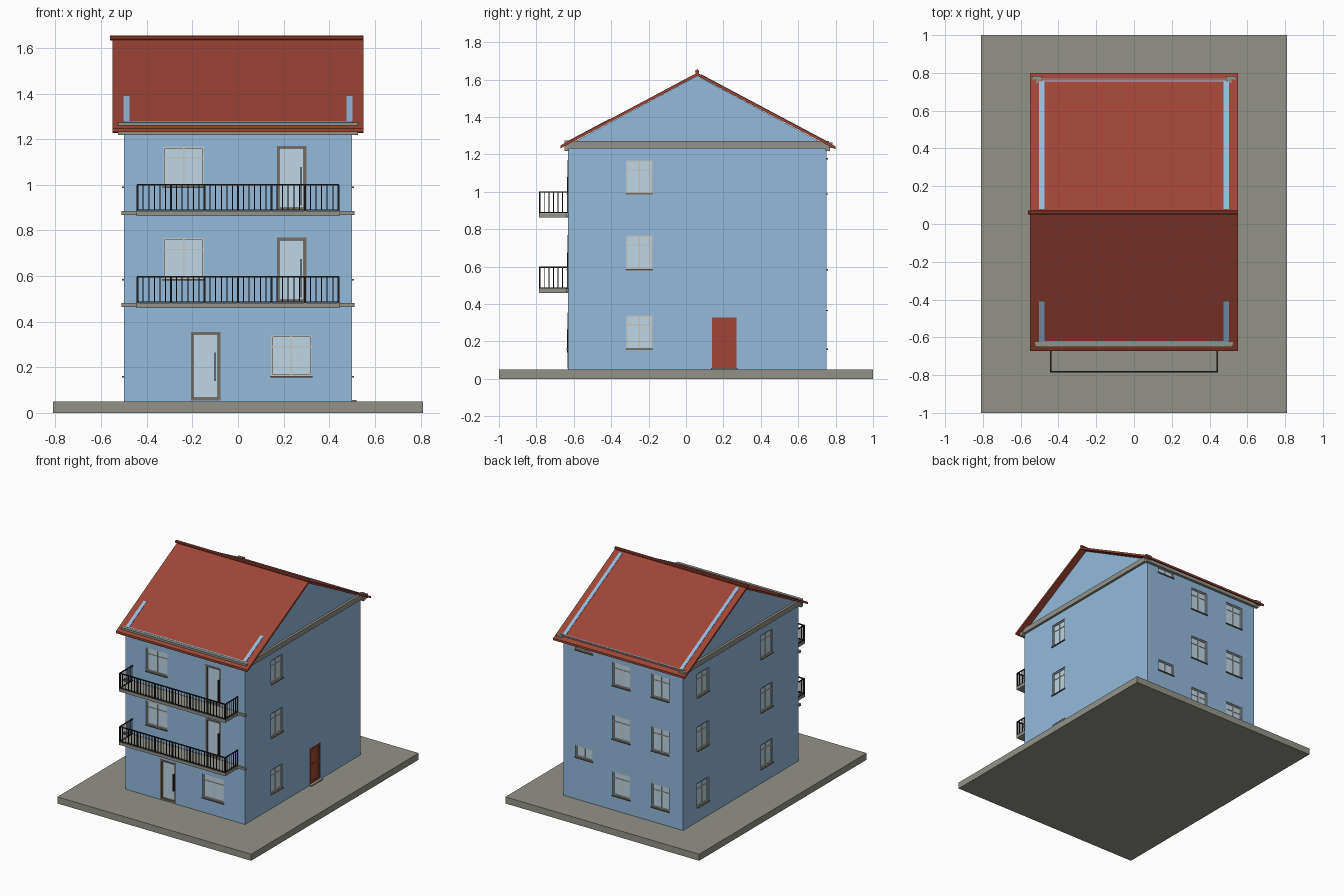
import bpy, bmesh, math
from mathutils import Vector

if "Cube" in bpy.data.objects:
    bpy.data.objects.remove(bpy.data.objects["Cube"])


def material(name, rgb):
    m = bpy.data.materials.new(name)
    m.diffuse_color = (*rgb, 1)
    m.use_nodes = True
    m.node_tree.nodes["Principled BSDF"].inputs["Base Color"].default_value = m.diffuse_color
    return m


BLUE = material("wall blue", (.296, .49, .71))
RED = material("roof red", (.342, .059, .036))
STONE = material("stone grey", (.296, .291, .247))
GLASS = material("pale glass", (.52, .67, .77))
FRAME = material("window frame", (.57, .57, .52))
BROWN = material("door frame brown", (.187, .155, .113))
BLACK = material("iron black", (.015, .015, .017))

parts = {}  # name -> (bmesh, material)


def box(name, mat, a, b):
    """Add an axis-aligned box between two corners to a named part."""
    bm = parts.setdefault(name, (bmesh.new(), mat))[0]
    a, b = Vector(a), Vector(b)
    for v in bmesh.ops.create_cube(bm, size=1)['verts']:
        v.co = [(a[i] + b[i]) / 2 + v.co[i] * abs(b[i] - a[i]) for i in range(3)]


def prism(name, mat, profile, x0, x1):
    """Extrude a y-z profile along x into a named part."""
    bm = parts.setdefault(name, (bmesh.new(), mat))[0]
    f = bm.faces.new([bm.verts.new((x0, y, z)) for y, z in profile])
    out = bmesh.ops.extrude_face_region(bm, geom=[f])['geom']
    bmesh.ops.translate(bm, verts=[g for g in out if isinstance(g, bmesh.types.BMVert)],
                        vec=(x1 - x0, 0, 0))
    bmesh.ops.recalc_face_normals(bm, faces=bm.faces)


# Wall frames: (u along wall, d outward, z) -> world
HX, YF, YB, YR = .5, -.63, .75, .06
WALL = {
    'front': lambda u, d, z: (u, YF - d, z),
    'back': lambda u, d, z: (u, YB + d, z),
    'right': lambda u, d, z: (HX + d, u, z),
    'left': lambda u, d, z: (-HX - d, u, z),
}


def wbox(wall, name, mat, u, d, z):
    m = WALL[wall]
    box(name, mat, m(u[0], d[0], z[0]), m(u[1], d[1], z[1]))


def border(wall, name, mat, u0, u1, z0, z1, t, d):
    for u in ((u0, u0 + t), (u1 - t, u1)):
        wbox(wall, name, mat, u, d, (z0, z1))
    for z in ((z0, z0 + t), (z1 - t, z1)):
        wbox(wall, name, mat, (u0 + t, u1 - t), d, z)


def window(wall, u0, u1, z0, z1):
    wbox(wall, "cutter", BLUE, (u0, u1), (-.018, .02), (z0, z1))
    wbox(wall, "window_glass", GLASS, (u0, u1), (-.019, -.013), (z0, z1))
    border(wall, "window_frames", FRAME, u0, u1, z0, z1, .008, (-.019, -.006))
    c, t = (u0 + u1) / 2, z0 + (z1 - z0) * .72
    wbox(wall, "window_frames", FRAME, (c - .003, c + .003), (-.019, -.008), (z0, z1))
    if z1 - z0 > .12:
        wbox(wall, "window_frames", FRAME, (u0, u1), (-.019, -.009), (t - .003, t + .003))
    wbox(wall, "window_sills", BROWN, (u0 - .003, u1 + .003), (-.015, .008), (z0 - .005, z0 + .002))


def glass_door(u0, u1, z0, z1, h0, h1):
    wbox('front', "cutter", BLUE, (u0, u1), (-.018, .02), (z0, z1))
    wbox('front', "door_glass", GLASS, (u0, u1), (-.019, -.012), (z0, z1))
    border('front', "door_frames", BROWN, u0, u1, z0, z1, .012, (-.019, .003))
    wbox('front', "door_handles", BLACK, (u1 - .027, u1 - .022), (-.012, .006), (h0, h1))


# Base slab
box("base_slab", STONE, (-.81, -1, 0), (.81, 1, .05))

# Openings
FLOORS = ((.16, .34), (.585, .767), (.99, 1.167))
for i, (z0, z1) in enumerate(FLOORS):
    if i:
        window('front', -.327, -.15, z0, z1)
        zb = .485 if i == 1 else .888
        glass_door(.17, .3, zb, zb + .283, zb + .02, zb + .19)
    else:
        window('front', .145, .323, z0, z1)
        glass_door(-.207, -.077, .055, .355, .14, .265)
    window('right', -.32, -.18, z0, z1)
    window('left', -.32, -.18, z0, z1)
    window('left', .44, .58, z0, z1)
    window('back', -.385, -.238, z0, z1)
    window('back', -.058, .09, z0, z1)
for z0, z1 in ((.367, .455), (1.178, 1.23)):
    window('back', .257, .4, z0, z1)

# Side door with a raised panel border and a step
wbox('right', "cutter", BLUE, (.14, .27), (-.014, .02), (.055, .328))
wbox('right', "side_door", RED, (.14, .27), (-.015, -.009), (.055, .328))
border('right', "side_door", RED, .14, .27, .055, .328, .014, (-.015, -.003))
wbox('right', "side_door", RED, (.14, .27), (-.015, -.004), (.18, .195))
wbox('right', "door_step", STONE, (.135, .275), (0, .02), (.05, .057))

# House body with gables
prism("house_body", BLUE, [(YF, .05), (YB, .05), (YB, 1.25), (YR, 1.62), (YF, 1.25)], -HX, HX)

# Cornice
for s in (-1, 1):
    box("cornice", STONE, (s * .49, -.64, 1.233), (s * .518, .765, 1.272))
box("cornice", STONE, (-.525, -.65, 1.218), (.525, -.625, 1.274))
box("cornice", STONE, (-.525, .745, 1.218), (.525, .77, 1.262))
for s in (-1, 1):
    box("cornice", STONE, (s * .49, .765, 1.235), (s * .54, .783, 1.265))

# Roof
SLOPE, ZR = .532, 1.637


def roof_z(y):
    return ZR - abs(y - YR) * SLOPE


def on_roof(name, mat, y0, y1, x0, x1, lo, hi):
    ys = (y0, y1)
    prism(name, mat, [(y, roof_z(y) + lo) for y in ys] +
          [(y, roof_z(y) + hi) for y in reversed(ys)], x0, x1)


on_roof("roof_front", RED, -.672, YR, -.55, .55, -.016, 0)
on_roof("roof_back", RED, YR, .8, -.55, .55, -.016, 0)
# Wall edges showing through the roof
for s in (-1, 1):
    xs = sorted((s * .475, s * .502))
    on_roof("roof_strips", BLUE, -.622, -.41, *xs, -.01, .003)
    on_roof("roof_strips", BLUE, .08, .758, *xs, -.01, .003)
on_roof("roof_strips", BLUE, -.625, -.619, -.5, .5, -.01, .003)
on_roof("roof_strips", BLUE, .755, .76, -.5, .5, -.01, .003)
# Ridge cap
ring = [(YR + .011 * math.cos(k * math.tau / 10), 1.643 + .011 * math.sin(k * math.tau / 10))
        for k in range(10)]
prism("ridge_cap", RED, ring, -.56, .55)

# Balconies
YO, XR = -.782, .44
for z in (.482, .885):
    box("balcony_slabs", STONE, (-.445, -.787, z - .022), (.445, YF, z - .008))
    box("balcony_slabs", STONE, (-.445, -.787, z - .008), (.445, YF, z))
    box("balcony_band", STONE, (-.51, YF - .012, z - .018), (.51, YF + .005, z))
    for h, t in ((.118, .007), (.007, .005)):
        box("railing", BLACK, (-XR - .003, YO - .003, z + h - t), (XR + .003, YO + .004, z + h))
        for s in (-1, 1):
            box("railing", BLACK, (s * XR - .003, YO, z + h - t), (s * XR + .003, YF, z + h))
    n = 36
    for k in range(n + 1):
        x, w = -XR + 2 * XR * k / n, .0045 if k % 6 == 0 else .0022
        zb = z if k % 6 == 0 else z + .005
        box("railing", BLACK, (x - w, YO - w, zb), (x + w, YO + w, z + .115))
    for s in (-1, 1):
        for k in range(1, 7):
            y = YO + .0245 * k
            box("railing", BLACK, (s * XR - .0022, y - .0022, z + .005),
                (s * XR + .0022, y + .0022, z + .115))

# Turn parts into objects
objs = {}
for name, (bm, mat) in parts.items():
    me = bpy.data.meshes.new(name)
    bm.to_mesh(me)
    bm.free()
    me.materials.append(mat)
    objs[name] = bpy.data.objects.new(name, me)
    bpy.context.collection.objects.link(objs[name])

# Cut the window and door recesses
body, cutter = objs["house_body"], objs["cutter"]
cutter.hide_render = True
mod = body.modifiers.new("recesses", 'BOOLEAN')
mod.operation, mod.solver, mod.object = 'DIFFERENCE', 'EXACT', cutter
bpy.context.view_layer.objects.active = body
bpy.ops.object.modifier_apply(modifier=mod.name)
bpy.data.objects.remove(cutter)
